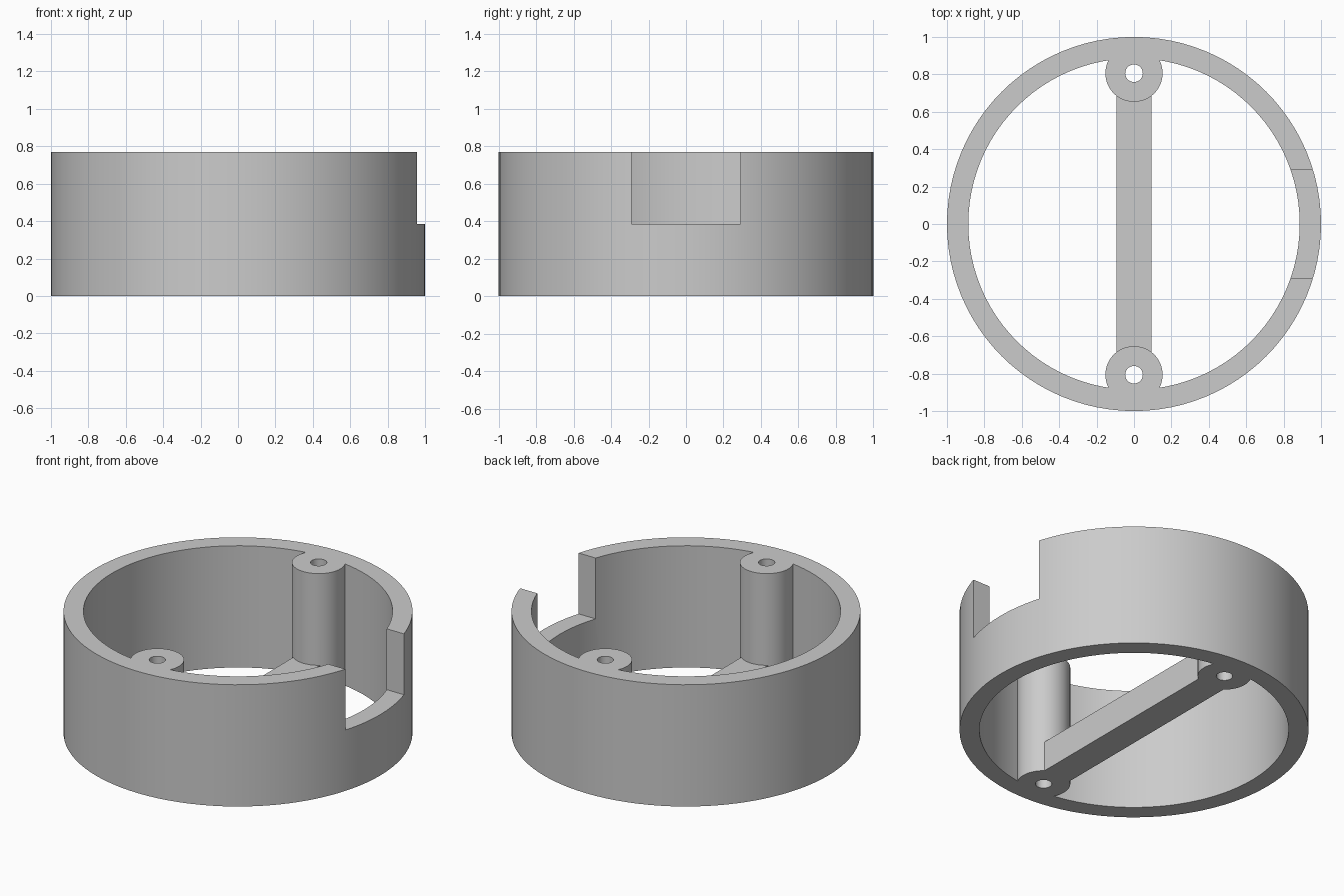
import bpy

cube = bpy.data.objects.get("Cube")
if cube:
    bpy.data.objects.remove(cube, do_unlink=True)

HEIGHT = 0.77
INNER_RADIUS = 0.886
POST_Y, POST_RADIUS, HOLE_RADIUS = 0.806, 0.153, 0.047
BAR_HALF_WIDTH, BAR_HEIGHT = 0.094, 0.19
NOTCH_HALF_WIDTH, NOTCH_FLOOR = 0.292, 0.385

grey = bpy.data.materials.new("light_grey")
grey.use_nodes = True
colour = (0.6, 0.6, 0.6, 1)
grey.diffuse_color = colour
grey.node_tree.nodes["Principled BSDF"].inputs["Base Color"].default_value = colour


def cylinder(name, radius, bottom, top, y=0, sides=64):
    bpy.ops.mesh.primitive_cylinder_add(vertices=sides, radius=radius, depth=top - bottom,
                                        location=(0, y, (bottom + top) / 2))
    obj = bpy.context.object
    obj.name = name
    obj.data.materials.append(grey)
    return obj


def block(name, low, high):
    centre = [(a + b) / 2 for a, b in zip(low, high)]
    bpy.ops.mesh.primitive_cube_add(size=1, location=centre)
    obj = bpy.context.object
    obj.name = name
    obj.scale = [b - a for a, b in zip(low, high)]
    bpy.ops.object.transform_apply(location=False, rotation=False, scale=True)
    obj.data.materials.append(grey)
    return obj


def cut(target, cutter):
    mod = target.modifiers.new(cutter.name, 'BOOLEAN')
    mod.operation = 'DIFFERENCE'
    mod.solver = 'EXACT'
    mod.object = cutter
    bpy.ops.object.select_all(action='DESELECT')
    bpy.context.view_layer.objects.active = target
    target.select_set(True)
    bpy.ops.object.modifier_apply(modifier=mod.name)
    bpy.data.objects.remove(cutter, do_unlink=True)


# Open interior, leaving the two screw posts and the floor bar standing
cavity = cylinder("cavity", INNER_RADIUS, -0.2, HEIGHT + 0.2, sides=96)
for side in (-1, 1):
    cut(cavity, cylinder("screw_post", POST_RADIUS, -0.4, HEIGHT + 0.4, side * POST_Y, 48))
cut(cavity, block("floor_bar", (-BAR_HALF_WIDTH, -POST_Y, -0.3),
                  (BAR_HALF_WIDTH, POST_Y, BAR_HEIGHT)))

# Round housing
housing = cylinder("round_housing", 1, 0, HEIGHT, sides=96)
cut(housing, cavity)

# Screw holes through both posts
for side in (-1, 1):
    cut(housing, cylinder("screw_hole", HOLE_RADIUS, -0.2, HEIGHT + 0.2, side * POST_Y, 32))

# Rectangular notch in the left wall
cut(housing, block("wall_notch", (0.5, -NOTCH_HALF_WIDTH, NOTCH_FLOOR),
                   (1.3, NOTCH_HALF_WIDTH, HEIGHT + 0.2)))

bpy.ops.object.select_all(action='DESELECT')
housing.select_set(True)
bpy.context.view_layer.objects.active = housing
bpy.ops.object.shade_smooth_by_angle(angle=0.5)
